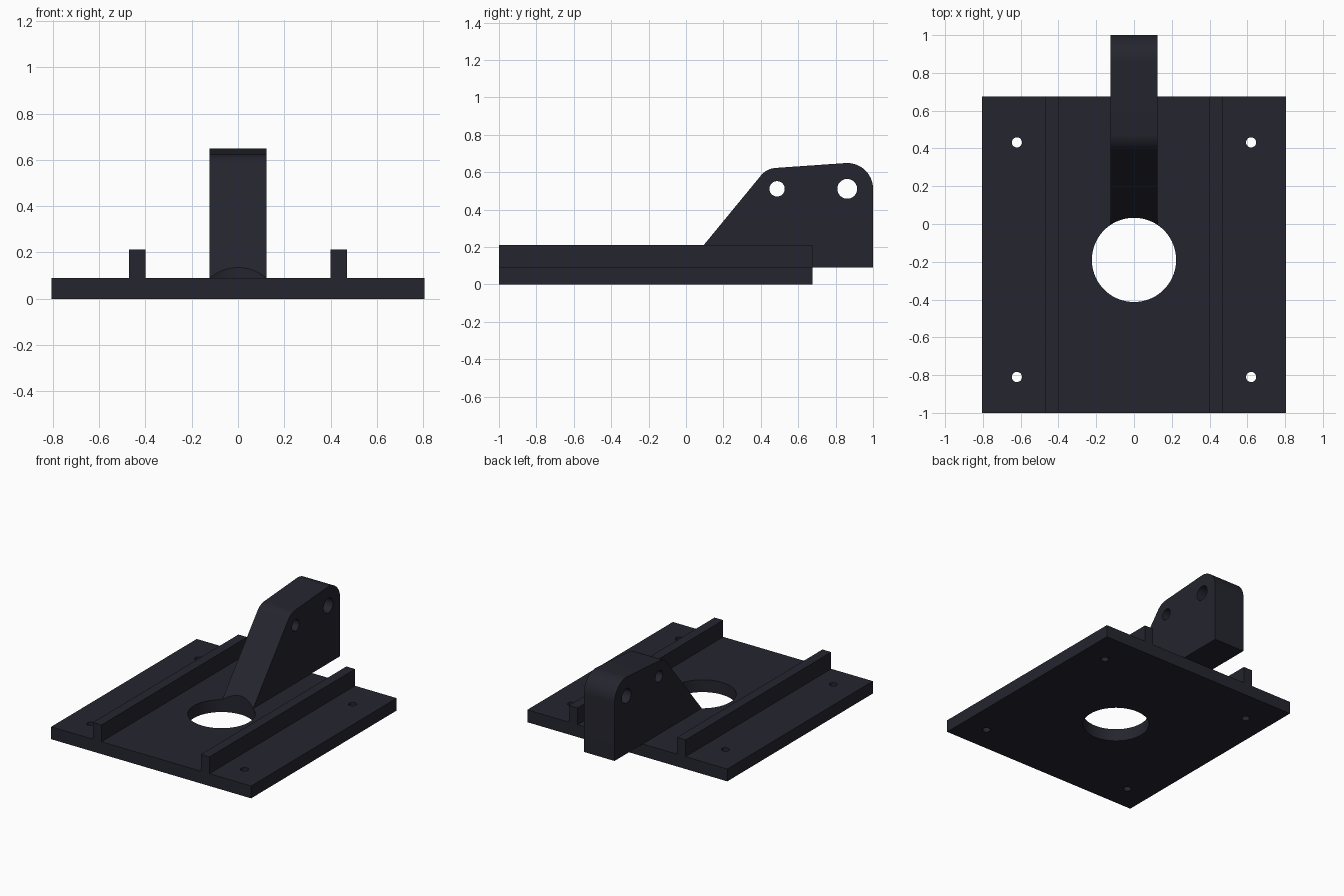
import bpy, bmesh, math

if "Cube" in bpy.data.objects:
    bpy.data.objects.remove(bpy.data.objects["Cube"])

dark = bpy.data.materials.new("dark slate")
dark.diffuse_color = (0.018, 0.018, 0.028, 1)
dark.use_nodes = True
dark.node_tree.nodes["Principled BSDF"].inputs["Base Color"].default_value = dark.diffuse_color


def prism(name, pts, lo, hi, axis="z"):
    """Extrude a 2D outline: (x, y) along z, or (y, z) along x."""
    bm = bmesh.new()
    place = (lambda p, t: (p[0], p[1], t)) if axis == "z" else (lambda p, t: (t, p[0], p[1]))
    face = bm.faces.new([bm.verts.new(place(p, lo)) for p in pts])
    top = bmesh.ops.extrude_face_region(bm, geom=[face])["geom"]
    shift = (0, 0, hi - lo) if axis == "z" else (hi - lo, 0, 0)
    bmesh.ops.translate(bm, vec=shift, verts=[g for g in top if isinstance(g, bmesh.types.BMVert)])
    bmesh.ops.recalc_face_normals(bm, faces=bm.faces)
    mesh = bpy.data.meshes.new(name)
    bm.to_mesh(mesh)
    bm.free()
    mesh.materials.append(dark)
    ob = bpy.data.objects.new(name, mesh)
    bpy.context.collection.objects.link(ob)
    return ob


def rect(x0, x1, y0, y1):
    return [(x0, y0), (x1, y0), (x1, y1), (x0, y1)]


def arc(cx, cy, r, a0, a1, n):
    angles = [math.radians(a0 + (a1 - a0) * i / n) for i in range(n + 1)]
    return [(cx + r * math.cos(a), cy + r * math.sin(a)) for a in angles]


def circle(cx, cy, r, n=48):
    return arc(cx, cy, r, 0, 360, n)[:-1]


def drill(ob, cutters):
    """Cut the holes, apply them and smooth the bores."""
    bpy.context.view_layer.objects.active = ob
    for cutter in cutters:
        mod = ob.modifiers.new("hole", "BOOLEAN")
        mod.operation, mod.solver, mod.object = "DIFFERENCE", "EXACT", cutter
        bpy.ops.object.modifier_apply(modifier=mod.name)
    bpy.ops.object.select_all(action="DESELECT")
    ob.select_set(True)
    bpy.ops.object.shade_smooth_by_angle(angle=math.radians(30))


# Base plate, two guide rails
plate = prism("base_plate", rect(-0.806, 0.806, -1, 0.676), 0, 0.09)
for side, x0 in (("left", -0.47), ("right", 0.40)):
    prism(side + "_rail", rect(x0, x0 + 0.07, -1, 0.676), 0.09, 0.212)

# Lever arm: sloped front, two rounded upper corners, overhanging back
P1, P2 = (0.487, 0.511), (0.862, 0.511)
outline = [(-0.004, 0.09), (1.0, 0.09)]
outline += arc(*P2, 0.138, 0, 94, 20) + arc(*P1, 0.112, 94, 140.5, 10)
arm = prism("pivot_arm", outline, -0.124, 0.124, "x")

# Hole cutters
bore = prism("bore_cutter", circle(0, -0.19, 0.223, 96), -0.2, 0.9)
screws = [prism("screw_cutter", circle(x, y, 0.027, 32), -0.2, 0.3)
          for x in (-0.62, 0.62) for y in (-0.81, 0.432)]
pins = [prism("pin_cutter", circle(*c, r), -0.3, 0.3, "x") for c, r in ((P1, 0.041), (P2, 0.053))]
drill(plate, [bore] + screws)
drill(arm, [bore] + pins)
for cutter in [bore] + screws + pins:
    bpy.data.objects.remove(cutter)
